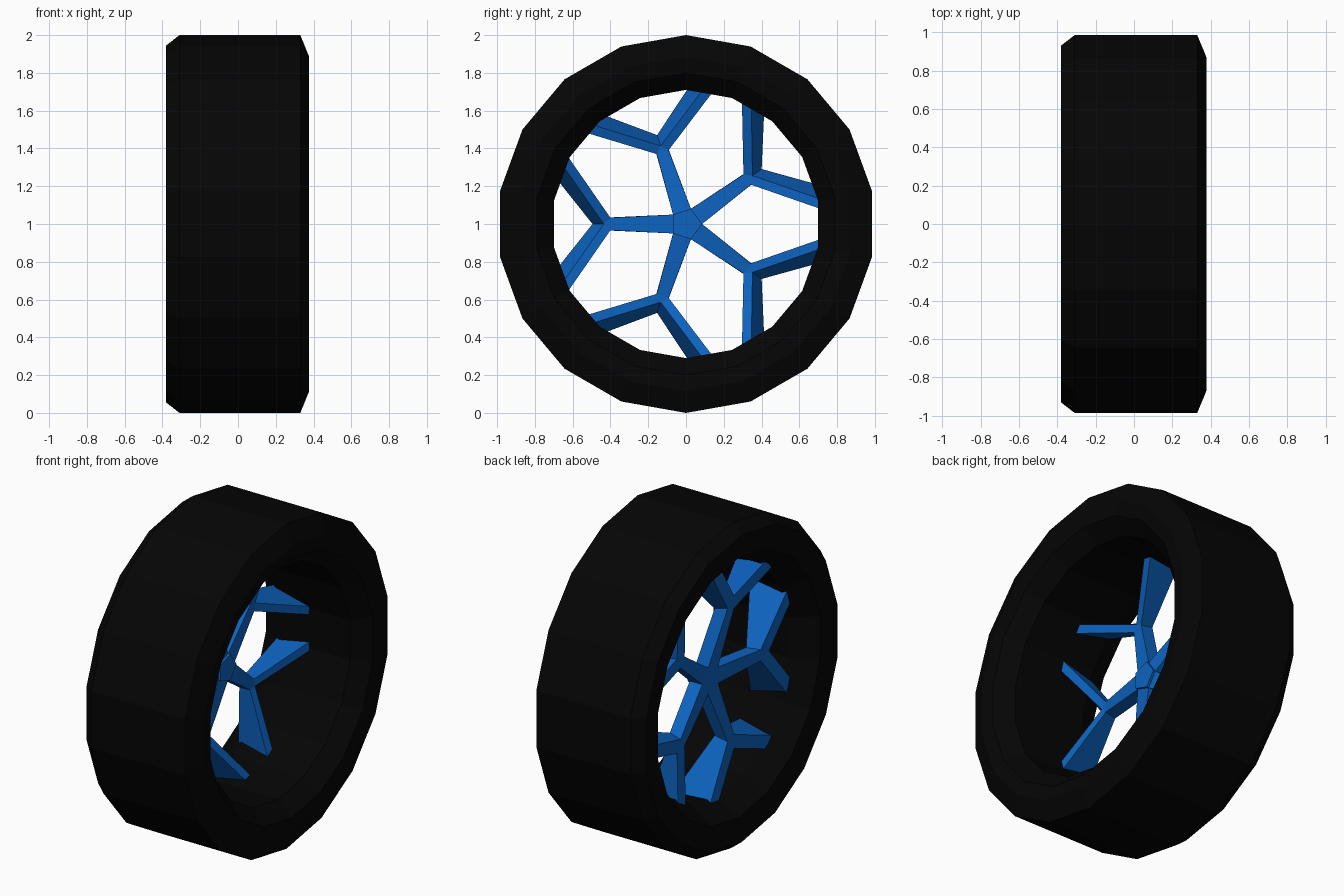
import bpy, bmesh, math

if "Cube" in bpy.data.objects:
    bpy.data.objects.remove(bpy.data.objects["Cube"])


def material(name, rgb):
    m = bpy.data.materials.new(name)
    m.diffuse_color = (*rgb, 1)
    m.use_nodes = True
    m.node_tree.nodes["Principled BSDF"].inputs["Base Color"].default_value = m.diffuse_color
    return m


def finish(bm, name, mat):
    bmesh.ops.remove_doubles(bm, verts=bm.verts, dist=0.0005)
    bmesh.ops.recalc_face_normals(bm, faces=bm.faces)
    me = bpy.data.meshes.new(name)
    bm.to_mesh(me)
    bm.free()
    ob = bpy.data.objects.new(name, me)
    ob.location.z = 1
    me.materials.append(mat)
    bpy.context.collection.objects.link(ob)


def face(bm, pts):
    bm.faces.new([bm.verts.new(p) for p in pts])


def loft(bm, a, b):
    n = len(a)
    for i in range(n):
        j = (i + 1) % n
        face(bm, [a[i], a[j], b[j], b[i]])


# Tire: closed (x, radius) profile turned around the x axis, 18 sides
profile = [(-.31, 1), (.33, 1), (.377, .885), (.365, .80), (.275, .71),
           (-.21, .71), (-.36, .80), (-.38, .945)]
SIDES = 18
bm = bmesh.new()
rings = []
for i in range(SIDES):
    t = 2 * math.pi * i / SIDES
    rings.append([(x, r * math.sin(t), r * math.cos(t)) for x, r in profile])
for i in range(SIDES):
    loft(bm, rings[i], rings[(i + 1) % SIDES])
finish(bm, "tire", material("black_rubber", (.0015, .0015, .0015)))

# Hub: five-sided prism, slightly proud of the spokes
HUB_R, HUB_F, HUB_B = .085, -.07, -.17
bm = bmesh.new()
caps = [[(x, HUB_R * math.cos(math.radians(72 * k)), HUB_R * math.sin(math.radians(72 * k)))
         for k in range(5)] for x in (HUB_F, HUB_B)]
for cap in caps:
    face(bm, cap)
loft(bm, *caps)
blue = material("blue_paint", (.004, .125, .53))
finish(bm, "hub", blue)

# Spokes: five forked arms
bm = bmesh.new()
root_u = HUB_R * math.cos(math.radians(36))
root_v = HUB_R * math.sin(math.radians(36))
for k in range(5):
    phi = math.radians(36 + 72 * k)

    # local point: x, distance along the spoke, offset across it
    def P(x, u, v):
        return (x, u * math.cos(phi) - v * math.sin(phi), u * math.sin(phi) + v * math.cos(phi))

    # stem from hub to fork
    root = [P(-.085, root_u, root_v), P(-.085, root_u, -root_v),
            P(HUB_B, root_u, -root_v), P(HUB_B, root_u, root_v)]
    fork = [P(-.13, .40, .033), P(-.13, .40, -.033), P(-.215, .42, -.034), P(-.215, .42, .034)]
    face(bm, root)
    loft(bm, root, fork)

    # fork wedge
    apex_f, apex_b = P(-.13, .435, 0), P(-.22, .495, 0)
    face(bm, [fork[0], fork[1], apex_f])
    face(bm, [fork[2], fork[3], apex_b])

    # two flaring branches
    for s, front, back in ((1, fork[0], fork[3]), (-1, fork[1], fork[2])):
        tip = [P(.005, .635, s * .371), P(.005, .658, s * .318),
               P(-.235, .690, s * .245), P(-.235, .654, s * .323)]
        loft(bm, [front, apex_f, apex_b, back], tip)
        face(bm, tip)
finish(bm, "spokes", blue)
